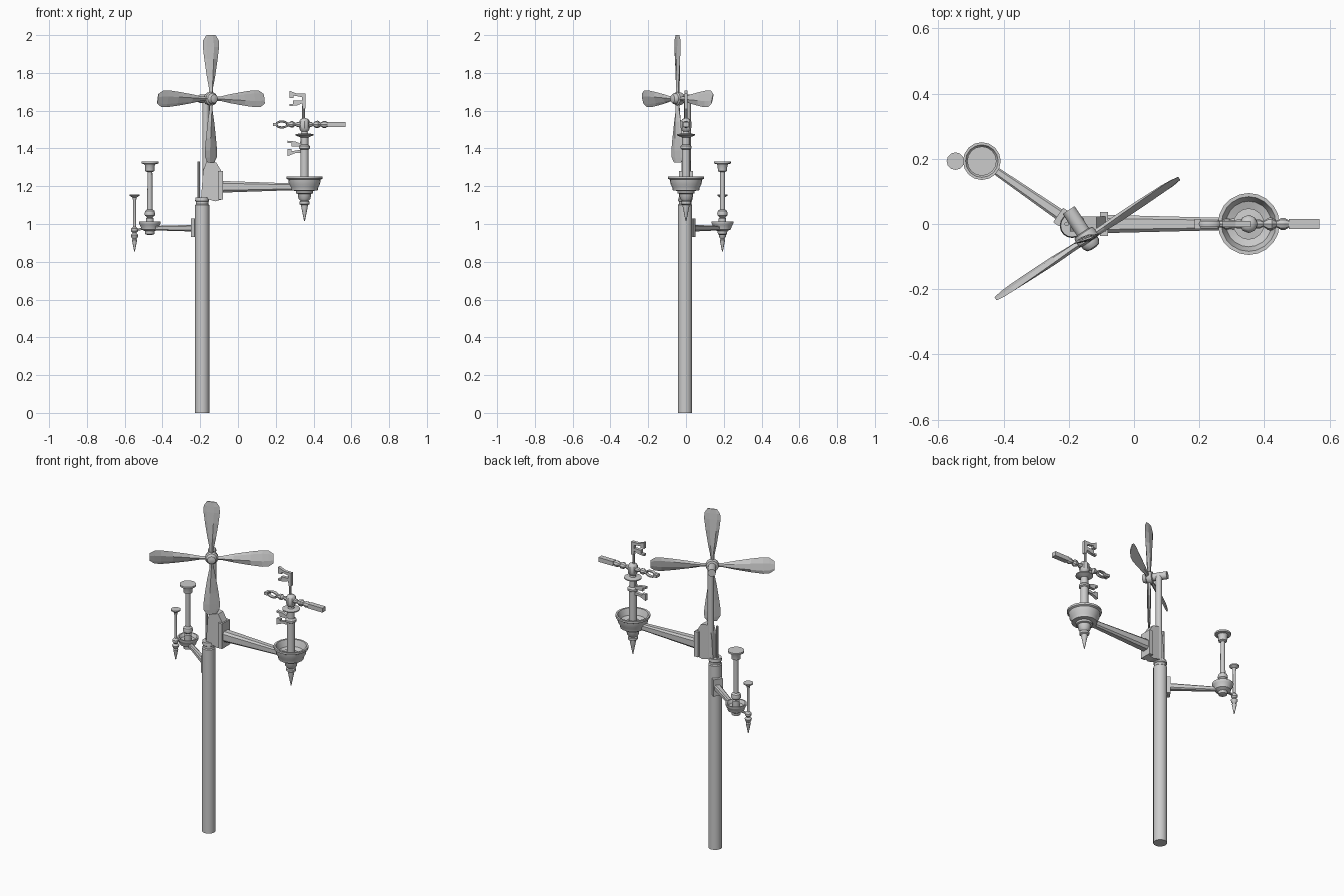
import bpy, bmesh, math
from mathutils import Vector, Matrix

if "Cube" in bpy.data.objects:
    bpy.data.objects.remove(bpy.data.objects["Cube"])


def finish(name, bm, smooth=False, mat=None):
    bmesh.ops.recalc_face_normals(bm, faces=bm.faces)
    me = bpy.data.meshes.new(name)
    bm.to_mesh(me)
    bm.free()
    if mat:
        me.transform(mat)
    ob = bpy.data.objects.new(name, me)
    bpy.context.collection.objects.link(ob)
    if smooth:
        bpy.ops.object.select_all(action='DESELECT')
        ob.select_set(True)
        bpy.context.view_layer.objects.active = ob
        bpy.ops.object.shade_smooth_by_angle(angle=math.radians(35))
    return ob


def loft(name, rings, smooth=False, mat=None):
    """Skin a list of equal-length point rings, capped at both ends."""
    bm = bmesh.new()
    vs = [[bm.verts.new(p) for p in r] for r in rings]
    n = len(rings[0])
    for a, b in zip(vs, vs[1:]):
        for i in range(n):
            bm.faces.new((a[i], a[(i + 1) % n], b[(i + 1) % n], b[i]))
    bm.faces.new(vs[0])
    bm.faces.new(vs[-1])
    return finish(name, bm, smooth, mat)


def lathe(name, profile, at=(0, 0, 0), n=16, mat=None):
    """Turn (radius, z) pairs around a vertical axis."""
    rings = [[(r * math.cos(2 * math.pi * i / n), r * math.sin(2 * math.pi * i / n), z)
              for i in range(n)] for r, z in profile]
    return loft(name, rings, True, mat or Matrix.Translation(at))


def prism(name, pts, y0, y1):
    """Extrude an x/z outline along y."""
    return loft(name, [[(x, y, z) for x, z in pts] for y in (y0, y1)])


def box(name, x, y, z, mat=None):
    return loft(name, [[(x[0], y[0], k), (x[1], y[0], k), (x[1], y[1], k), (x[0], y[1], k)]
                       for k in z], mat=mat)


def arm(name, start, end, w0, h0, w1, h1):
    """Tapered eight-sided beam between two points."""
    start, end = Vector(start), Vector(end)
    d = (end - start).normalized()
    side = Vector((-d.y, d.x, 0)).normalized()
    oct_ = [(1, .6), (.6, 1), (-.6, 1), (-1, .6), (-1, -.6), (-.6, -1), (.6, -1), (1, -.6)]
    return loft(name, [[p + side * (a * w) + Vector((0, 0, b * h)) for a, b in oct_]
                       for p, w, h in ((start, w0, h0), (end, w1, h1))])


def eye(name, cx, cz, rx, rz):
    """Oval loop lying in the x/z plane."""
    bm = bmesh.new()
    n, m = 12, 6
    g = [[bm.verts.new((cx + (rx + .006 * math.cos(b)) * math.cos(a), .011 * math.sin(b),
                        cz + (rz + .006 * math.cos(b)) * math.sin(a)))
          for b in (2 * math.pi * j / m for j in range(m))]
         for a in (2 * math.pi * i / n for i in range(n))]
    for i in range(n):
        for j in range(m):
            bm.faces.new((g[i][j], g[(i + 1) % n][j], g[(i + 1) % n][(j + 1) % m], g[i][(j + 1) % m]))
    return finish(name, bm, True)


# Main pole with collar
lathe("pole", [(.038, 0), (.038, 1.10), (.033, 1.105), (.033, 1.118), (.037, 1.122), (.035, 1.14)],
      (-.19, -.005, 0))
lathe("rear_rod", [(.007, 1.13), (.007, 1.33)], (-.207, 0, 0), 8)
lathe("mast", [(.018, 1.13), (.018, 1.665)], (-.17, .008, 0), 12)

# Bracket carrying the long arm
prism("bracket", [(-.195, 1.14), (-.185, 1.28), (-.165, 1.335), (-.115, 1.325), (-.085, 1.275),
                  (-.085, 1.13), (-.12, 1.12)], -.023, .023)
box("bracket_plate", (-.105, -.08), (-.037, .037), (1.13, 1.28))
arm("long_arm", (-.09, 0, 1.197), (.35, 0, 1.197), .028, .031, .017, .016)

# Propeller: hub axis and blades, local -y being the front
spin = math.atan2(.548, .836)
hub = Matrix.Translation((-.143, -.045, 1.663)) @ Matrix.Rotation(spin, 4, 'Z')
lathe("hub", [(.022, -.105), (.022, -.025), (.033, -.022), (.036, -.01), (.036, .006), (.029, .012),
              (.029, .02), (.022, .032), (.008, .036)], mat=hub @ Matrix.Rotation(math.pi / 2, 4, 'X'))
pitch = Matrix.Rotation(math.radians(-12), 4, 'Z')
for k in range(4):
    sections = [(.02, .01, .010), (.06, .012, .010), (.12, .024, .011), (.21, .038, .009),
                (.275, .046, .007), (.31, .044, .005), (.337, .026, .003)]
    loft(f"blade_{k + 1}", [[(w, 0, r), (w * .3, t, r), (-w * .6, t, r), (-w, 0, r),
                            (-w * .6, -t * .5, r), (w * .3, -t, r)] for r, w, t in sections],
         mat=hub @ Matrix.Rotation(k * math.pi / 2, 4, 'Y') @ pitch)

# Large bowl with finial below
C = .352
lathe("large_bowl", [(.002, 1.015), (.011, 1.06), (.018, 1.095), (.018, 1.10), (.027, 1.105), (.027, 1.118),
                     (.021, 1.122), (.032, 1.135), (.036, 1.16), (.046, 1.163), (.046, 1.175),
                     (.07, 1.178), (.073, 1.195), (.082, 1.21), (.086, 1.235), (.095, 1.24),
                     (.095, 1.252), (.084, 1.252), (.07, 1.215), (.04, 1.205), (.036, 1.213),
                     (.002, 1.213)], (C, 0, 0), 20)
# Post with a saucer on top
lathe("large_post", [(.022, 1.2), (.022, 1.395), (.03, 1.4), (.03, 1.412), (.02, 1.42), (.02, 1.458),
                     (.03, 1.462), (.048, 1.47), (.048, 1.476), (.018, 1.48), (.014, 1.5)], (C, 0, 0))

# Small vane: centre block, two ornate side arms, two flags
VZ = 1.527
lathe("vane_block", [(.012, 1.485), (.024, 1.497), (.028, 1.51), (.028, 1.543), (.02, 1.555), (.008, 1.56)],
      (C, 0, 0), 8)


def turned_bar(name, x, profile):
    m = Matrix.Translation((x, 0, VZ)) @ Matrix.Rotation(math.pi / 2, 4, 'Y')
    lathe(name, profile, n=8, mat=m)


turned_bar("vane_left_bar", C, [(.01, -.095), (.01, -.082), (.017, -.072), (.017, -.06), (.008, -.05),
                                (.014, -.035), (.014, 0)])
eye("vane_left_loop", .232, VZ, .03, .016)
box("vane_left_tip", (.185, .206), (-.016, .016), (VZ - .008, VZ + .008))
turned_bar("vane_right_bar", C, [(.014, 0), (.014, .035), (.008, .045), (.019, .06), (.02, .072),
                                 (.01, .085), (.018, .1), (.018, .112), (.01, .125), (.01, .14)])
box("vane_right_plate", (.475, .57), (-.015, .015), (VZ - .013, VZ + .013))
lathe("vane_spindle", [(.007, 1.55), (.007, 1.64)], (C - .005, 0, 0), 8)

# Each flag is an upright edge with a top and bottom bar and hooked ends
for name, x, z, s in (("upper_flag", .272, 1.66, 1), ("lower_flag", .262, 1.405, -1)):
    outline = [(.085, -.048), (.085, .03), (.04, .03), (0, .046), (0, .008), (.022, .008), (.022, .02),
               (.066, .012), (.066, -.006), (.02, -.006), (.02, -.024), (0, -.024), (0, -.036),
               (.04, -.032), (.066, -.022), (.07, -.048)]
    prism(name, [(x + a, z + s * b) for a, b in outline], -.009, .009)

# Side arm fixed to the pole by a plate
S = (-.467, .193)
side_dir = math.atan2(S[1] - .0, S[0] + .19)
box("side_plate", (.03, .052), (-.027, .027), (.93, 1.03),
    Matrix.Translation((-.19, -.002, 0)) @ Matrix.Rotation(side_dir, 4, 'Z'))
arm("side_arm", (-.22, .023, .978), (*S, .978), .018, .018, .011, .011)

# Medium bowl, post and saucer
lathe("medium_bowl", [(.012, .942), (.024, .946), (.026, .962), (.045, .972), (.048, .985), (.055, .998),
                      (.058, 1.004), (.058, 1.014), (.05, 1.014), (.04, .997), (.002, .993)], (*S, 0))
lathe("medium_post", [(.02, .985), (.02, 1.03), (.014, 1.035), (.026, 1.045), (.028, 1.055), (.024, 1.07),
                      (.014, 1.077), (.013, 1.275), (.024, 1.28), (.026, 1.31), (.03, 1.317),
                      (.045, 1.32), (.045, 1.33), (.003, 1.33)], (*S, 0))

# Hanging rod with a small saucer on top and a spike below
lathe("hanging_spike", [(.002, .855), (.009, .89), (.014, .915), (.009, .92), (.017, .93), (.02, .942),
                        (.01, .952), (.018, .962), (.018, .975), (.008, .985), (.008, 1.125),
                        (.012, 1.14), (.027, 1.15), (.027, 1.157), (.002, 1.157)], (-.548, .193, 0), 12)
arm("spike_link", (-.50, .193, .975), (-.548, .193, .968), .008, .006, .006, .005)
